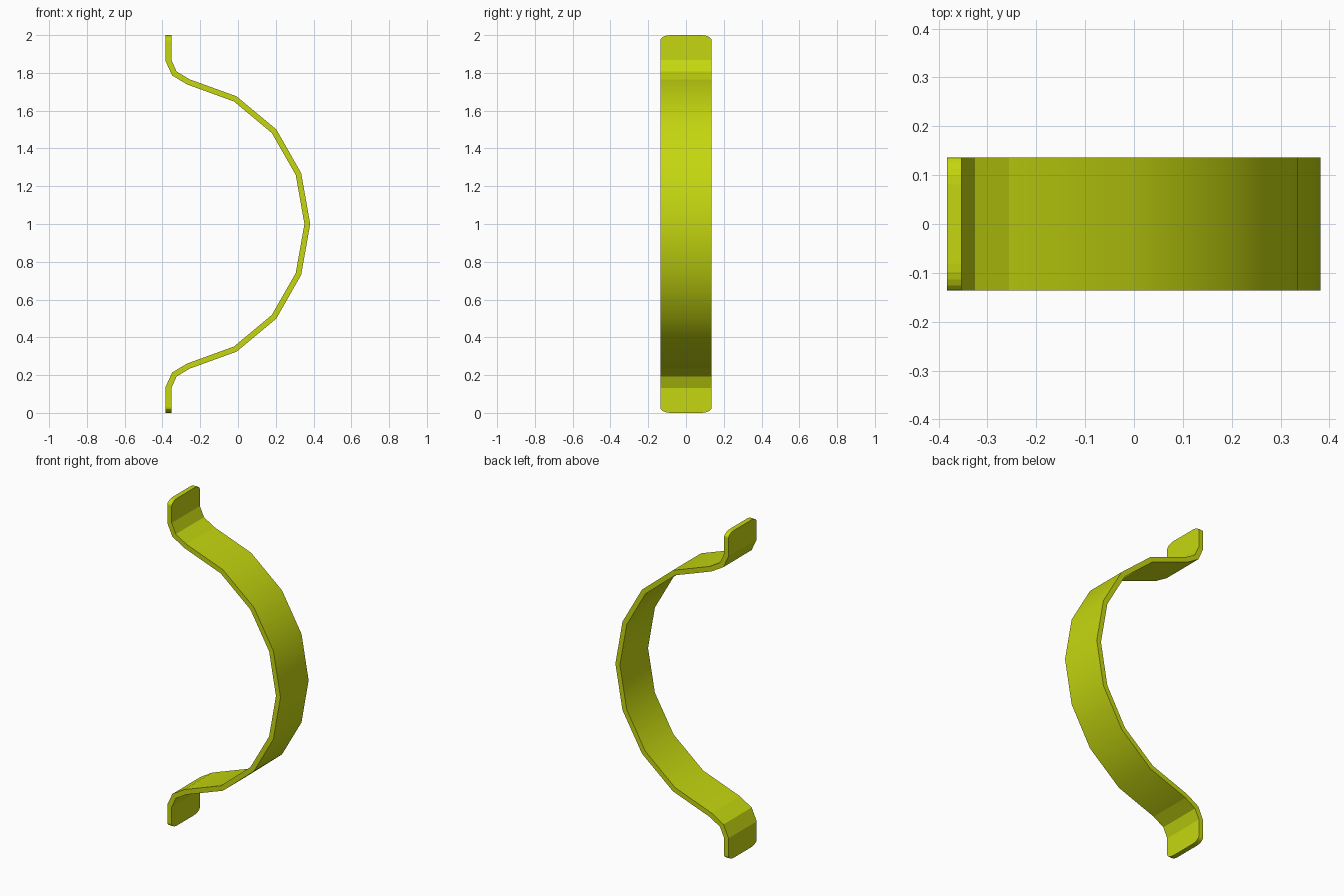
import bpy, bmesh, math
from mathutils import Vector

cube = bpy.data.objects.get("Cube")
if cube:
    bpy.data.objects.remove(cube, do_unlink=True)

HALF_WIDTH = 0.136
THICK = 0.03
CORNER_Y, CORNER_Z, STEPS = 0.055, 0.028, 5

# Centre line of the upper half, from the middle of the bow to the tab (x, z)
half = [(0.367, 1.0), (0.32, 1.265), (0.191, 1.491), (-0.014, 1.662),
        (-0.262, 1.752), (-0.337, 1.797), (-0.368, 1.865), (-0.368, 2.0)]
path = [Vector((x, 2 - z)) for x, z in reversed(half[1:])] + [Vector(p) for p in half]
last = len(path) - 1


def mitre(i):
    """Offset from the centre line to the outer surface at point i."""
    dirs = [(path[j + 1] - path[j]).normalized() for j in (i - 1, i) if 0 <= j < last]
    normals = [Vector((d.y, -d.x)) for d in dirs]
    total = sum(normals, Vector((0, 0))).normalized()
    return total * (THICK / 2 / total.dot(normals[0]))


def row(i):
    """Points across the strip; the two free ends have rounded corners."""
    if 0 < i < last:
        return [(-HALF_WIDTH, 0), (HALF_WIDTH, 0)]
    angles = [math.pi / 2 * k / STEPS for k in range(STEPS + 1)]
    right = [(HALF_WIDTH - CORNER_Y * (1 - math.cos(a)),
              CORNER_Z * (1 - math.sin(a))) for a in angles]
    return [(-y, d) for y, d in right] + list(reversed(right))


bm = bmesh.new()
layers = []
for side in (1, -1):
    rows = []
    for i, p in enumerate(path):
        q = p + mitre(i) * side
        inward = 1 if i == 0 else -1
        rows.append([bm.verts.new((q.x, y, q.y + inward * d)) for y, d in row(i)])
    layers.append(rows)

# Broad faces: only the bow is smooth, the bends and tabs stay flat
for rows in layers:
    for i in range(last):
        face = bm.faces.new(rows[i] + rows[i + 1][::-1])
        face.smooth = 3 <= i < last - 3

# Long edges and rounded tab ends
outer, inner = layers
for i in range(last):
    for k in (0, -1):
        bm.faces.new((outer[i][k], outer[i + 1][k], inner[i + 1][k], inner[i][k]))
for i in (0, last):
    for k in range(len(outer[i]) - 1):
        bm.faces.new((outer[i][k], outer[i][k + 1], inner[i][k + 1], inner[i][k]))
bmesh.ops.recalc_face_normals(bm, faces=bm.faces)

mesh = bpy.data.meshes.new("bowed_strap")
bm.to_mesh(mesh)
bm.free()
strap = bpy.data.objects.new("bowed_strap", mesh)
bpy.context.scene.collection.objects.link(strap)

# Yellow-green paint
paint = bpy.data.materials.new("yellow_green")
paint.use_nodes = True
colour = (0.56, 0.68, 0.005, 1)
paint.diffuse_color = colour
paint.node_tree.nodes["Principled BSDF"].inputs["Base Color"].default_value = colour
mesh.materials.append(paint)
